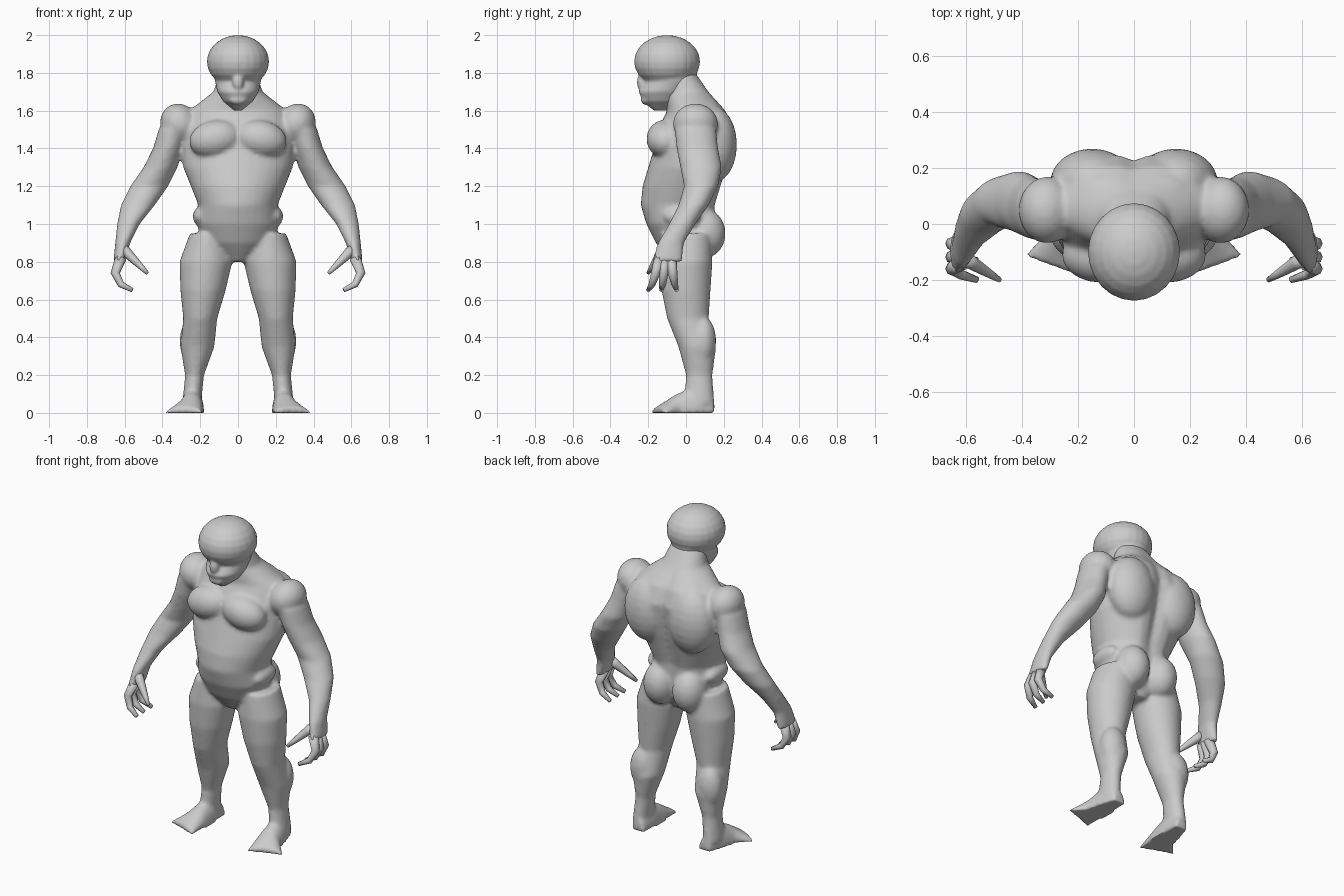
import bpy
import bmesh
from math import cos, sin, pi, exp
from mathutils import Vector, Matrix

if "Cube" in bpy.data.objects:
    bpy.data.objects.remove(bpy.data.objects["Cube"])

skin = bpy.data.materials.new("grey_skin")
skin.use_nodes = True
skin.diffuse_color = (0.6, 0.6, 0.6, 1)
skin.node_tree.nodes["Principled BSDF"].inputs["Base Color"].default_value = skin.diffuse_color

SIDES = {"left": 1, "right": -1}
CIRCLE = [2 * pi * i / 32 for i in range(32)]


def loft(bm, rings):
    """Join rings of points into a closed tube."""
    loops = [[bm.verts.new(point) for point in ring] for ring in rings]
    for lower, upper in zip(loops, loops[1:]):
        for i in range(len(lower)):
            bm.faces.new((lower[i - 1], lower[i], upper[i], upper[i - 1]))
    bm.faces.new(loops[0])
    bm.faces.new(loops[-1])


def trunk_ring(z, width, front, back, valley):
    """Level slice, pressed in along the spine."""
    middle, depth = (front + back) / 2, (back - front) / 2
    ring = []
    for a in CIRCLE:
        x = width * cos(a)
        press = valley * exp(-(x / 0.05) ** 2) if sin(a) > 0 else 0
        ring.append((x, middle + depth * sin(a) - press, z))
    return ring


def limb_ring(side, x, y, z, width, depth):
    return [(side * (x + width * cos(a)), y + depth * sin(a), z) for a in CIRCLE]


def foot_ring(side, x, y, width, height, slant):
    """Upright slice with a flat sole."""
    return [(side * (x + width * cos(a)), y + slant * width * cos(a),
             max(0, height * sin(a))) for a in CIRCLE]


def ball(bm, side, centre, radii, tilt=0):
    x, y, z = centre
    place = Matrix.Translation((side * x, y, z))
    turn = Matrix.Rotation(side * tilt, 4, "Y")
    size = Matrix.Diagonal((*radii, 1))
    bmesh.ops.create_uvsphere(bm, u_segments=24, v_segments=12, radius=1,
                              matrix=place @ turn @ size)


def finish(bm, name):
    """Turn a bmesh into a smooth shaded object."""
    bmesh.ops.recalc_face_normals(bm, faces=bm.faces)
    for face in bm.faces:
        face.smooth = True
    mesh = bpy.data.meshes.new(name)
    bm.to_mesh(mesh)
    bm.free()
    mesh.materials.append(skin)
    obj = bpy.data.objects.new(name, mesh)
    bpy.context.scene.collection.objects.link(obj)
    return obj


def fuse(obj, voxel, rounds):
    """Blend overlapping volumes into one skin."""
    remesh = obj.modifiers.new("fuse", "REMESH")
    remesh.mode = "VOXEL"
    remesh.voxel_size = voxel
    remesh.use_smooth_shade = True
    smooth = obj.modifiers.new("soften", "SMOOTH")
    smooth.factor = 0.5
    smooth.iterations = rounds


# Trunk, evenly spaced from crotch to nape: half width, front, back
trunk = [
    (0.06, -0.08, 0.08), (0.18, -0.16, 0.14), (0.22, -0.21, 0.16),
    (0.21, -0.24, 0.17), (0.25, -0.23, 0.2), (0.29, -0.2, 0.23),
    (0.3, -0.17, 0.25), (0.3, -0.15, 0.26), (0.26, -0.1, 0.22),
    (0.13, -0.11, 0.13), (0.1, -0.11, 0.05)]
# Arm, evenly spaced from shoulder to palm: x, y, half width, half depth
arm = [
    (0.29, 0.05, 0.05, 0.07), (0.34, 0.05, 0.08, 0.11), (0.37, 0.06, 0.08, 0.11),
    (0.41, 0.08, 0.09, 0.11), (0.47, 0.08, 0.1, 0.09), (0.53, 0.04, 0.09, 0.08),
    (0.58, -0.02, 0.06, 0.07), (0.61, -0.08, 0.04, 0.07), (0.63, -0.1, 0.03, 0.08)]
# Leg, evenly spaced from hip to heel: y, half width, half depth
leg = [
    (0, 0.1, 0.13), (0, 0.14, 0.14), (0, 0.12, 0.13), (0.01, 0.09, 0.11),
    (0.06, 0.09, 0.1), (0.07, 0.05, 0.07), (0.07, 0.05, 0.08)]
# Foot, evenly spaced from heel to toes: x, half width, height
foot = [(0.23, 0.04, 0.07), (0.24, 0.06, 0.14), (0.25, 0.07, 0.1), (0.29, 0.1, 0.03)]
# Muscles: centre, radii, tilt
muscles = {
    "breast": ((0.12, -0.11, 1.45), (0.14, 0.1, 0.1), 0.2),
    "shoulder": ((0.31, 0.05, 1.53), (0.1, 0.12, 0.11), 0.5),
    "upper_back": ((0.15, 0.15, 1.42), (0.15, 0.12, 0.2)),
    "neck_slope": ((0.13, 0.09, 1.6), (0.13, 0.09, 0.06), 0.45),
    "buttock": ((0.1, 0.1, 0.95), (0.1, 0.11, 0.13)),
    "hip_roll": ((0.2, -0.02, 1.04), (0.04, 0.1, 0.05)),
    "calf": ((0.23, 0.09, 0.38), (0.08, 0.07, 0.13))}

bm = bmesh.new()
loft(bm, [trunk_ring(0.8 + 0.1 * i, *row, 0.04 * sin(pi * i / 10))
          for i, row in enumerate(trunk)])
for side in SIDES.values():
    loft(bm, [limb_ring(side, x, y, 1.6 - 0.1 * i, width, depth)
              for i, (x, y, width, depth) in enumerate(arm)])
    heights = [0.95 - 0.15 * i for i in range(len(leg))]
    loft(bm, [limb_ring(side, 0.25 - 0.1 * z, y, z, width, depth)
              for z, (y, width, depth) in zip(heights, leg)])
    loft(bm, [foot_ring(side, x, 0.15 - 0.1 * i, width, height, 0.12 * i)
              for i, (x, width, height) in enumerate(foot)])
    for shape in muscles.values():
        ball(bm, side, *shape)
fuse(finish(bm, "body"), 0.012, 6)

# Head: tapered jaw under a round skull, with nose and chin
jaw = [(0.02, -0.17, -0.1), (0.08, -0.23, -0.02), (0.11, -0.25, 0.02),
       (0.12, -0.22, 0.05), (0.13, -0.22, 0.06)]
bm = bmesh.new()
loft(bm, [trunk_ring(1.6 + 0.05 * i, *row, 0) for i, row in enumerate(jaw)])
ball(bm, 1, (0, -0.1, 1.86), (0.165, 0.175, 0.14))
ball(bm, 1, (0, -0.23, 1.75), (0.03, 0.03, 0.05))
ball(bm, 1, (0, -0.21, 1.66), (0.05, 0.03, 0.03))
fuse(finish(bm, "head"), 0.008, 4)


def claw(name, path):
    """Tapered digit that follows a path to a point."""
    rings = []
    for i, point in enumerate(path):
        along = path[min(i + 1, len(path) - 1)] - path[max(i - 1, 0)]
        across = along.cross(Vector((0, 1, 0))).normalized()
        other = along.normalized().cross(across)
        radius = 0.03 * (1 - i / len(path)) ** 0.7
        rings.append([point + radius * (across * cos(a) + other * sin(a))
                      for a in CIRCLE[::4]])
    bm = bmesh.new()
    loft(bm, rings)
    finish(bm, name)


# Fingers share one curl and fan out from the palm; the thumb is straight
curl = [(0.62, 0.82), (0.65, 0.74), (0.62, 0.68), (0.56, 0.65)]
fan = {"first_finger": -0.1, "middle_finger": -0.03, "last_finger": 0.05}
for word, side in SIDES.items():
    for name, spread in fan.items():
        claw(word + "_" + name, [Vector((side * x, -0.1 + spread * (i + 2) / 5, z))
                                 for i, (x, z) in enumerate(curl)])
    root, tip = Vector((side * 0.61, -0.12, 0.87)), Vector((side * 0.48, -0.2, 0.74))
    claw(word + "_thumb", [root.lerp(tip, i / 4) for i in range(5)])
